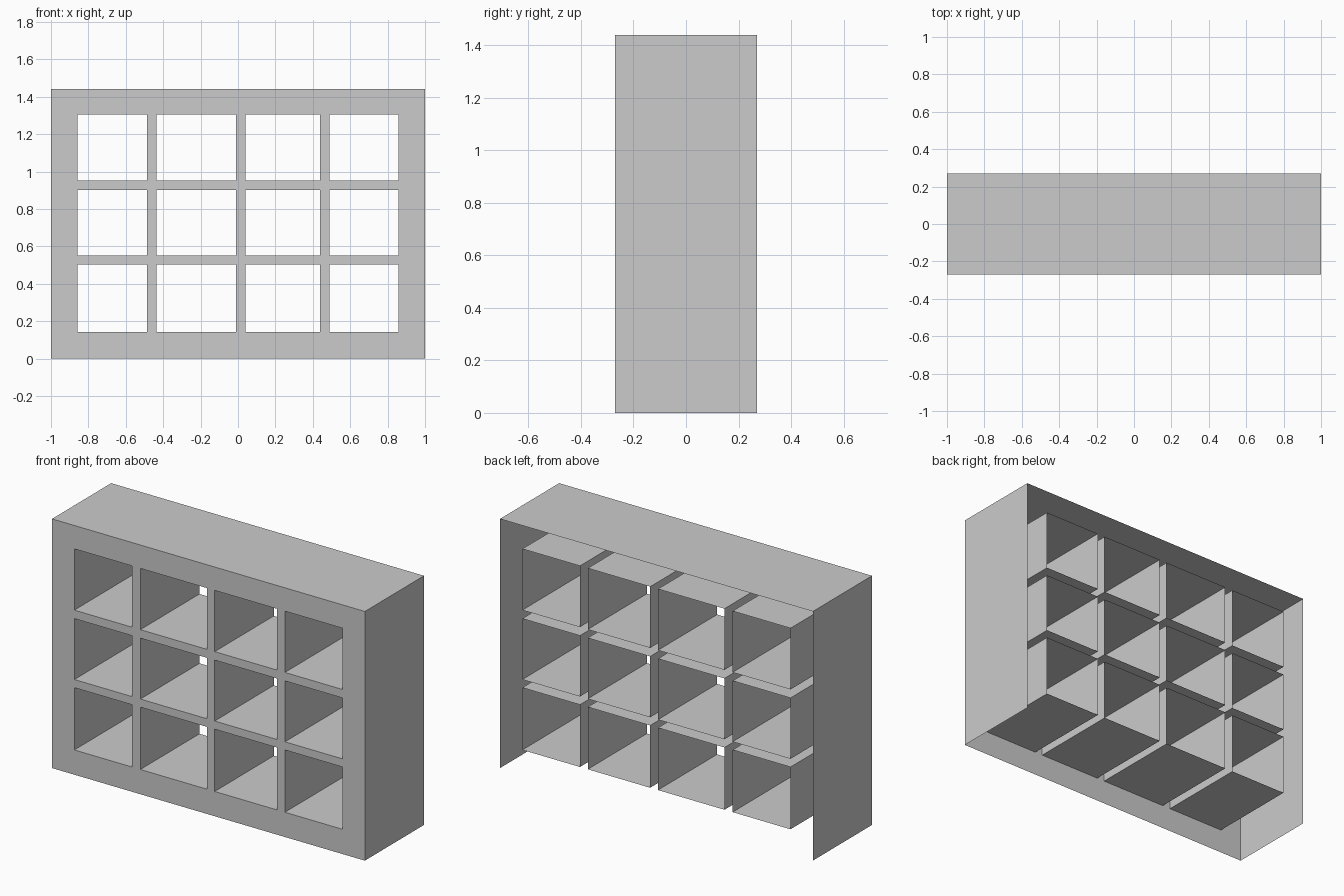
import bpy

if "Cube" in bpy.data.objects:
    bpy.data.objects.remove(bpy.data.objects["Cube"])

W, D, H = 1.0, 0.27, 1.44
# Opening ranges: four columns by three rows
COLS = [(-0.857, -0.487), (-0.435, -0.01), (0.04, 0.439), (0.489, 0.857)]
ROWS = [(0.143, 0.503), (0.55, 0.902), (0.951, 1.305)]


def make_object(name, quads):
    """Build one object from quads, sharing matching corners."""
    index, faces = {}, []
    for quad in quads:
        faces.append([index.setdefault(p, len(index)) for p in quad])
    mesh = bpy.data.meshes.new(name)
    mesh.from_pydata(list(index), [], faces)
    obj = bpy.data.objects.new(name, mesh)
    bpy.context.collection.objects.link(obj)
    return obj


def wall(a, b):
    """Full-depth quad swept from front to back along the (x, z) line a-b."""
    return [(a[0], -D, a[1]), (b[0], -D, b[1]), (b[0], D, b[1]), (a[0], D, a[1])]


# Front frame: flat grid with the twelve openings left out
xs = [-W] + [v for c in COLS for v in c] + [W]
zs = [0] + [v for r in ROWS for v in r] + [H]
front = []
for i in range(len(xs) - 1):
    for j in range(len(zs) - 1):
        if i % 2 and j % 2:
            continue
        x0, x1, z0, z1 = xs[i], xs[i + 1], zs[j], zs[j + 1]
        front.append([(x0, -D, z0), (x1, -D, z0), (x1, -D, z1), (x0, -D, z1)])
make_object("front_frame", front)

# Outer casing: two sides and a top, open underneath and behind
casing = [(W, 0), (W, H), (-W, H), (-W, 0)]
make_object("outer_casing", [wall(b, a) for a, b in zip(casing, casing[1:])])

# Compartments: thin four-sided sleeves open at the back, faces pointing inward
for r, (z0, z1) in enumerate(ROWS):
    for c, (x0, x1) in enumerate(COLS):
        loop = [(x0, z0), (x1, z0), (x1, z1), (x0, z1)]
        make_object(f"compartment_{r + 1}_{c + 1}",
                    [wall(loop[k], loop[(k + 1) % 4]) for k in range(4)])
